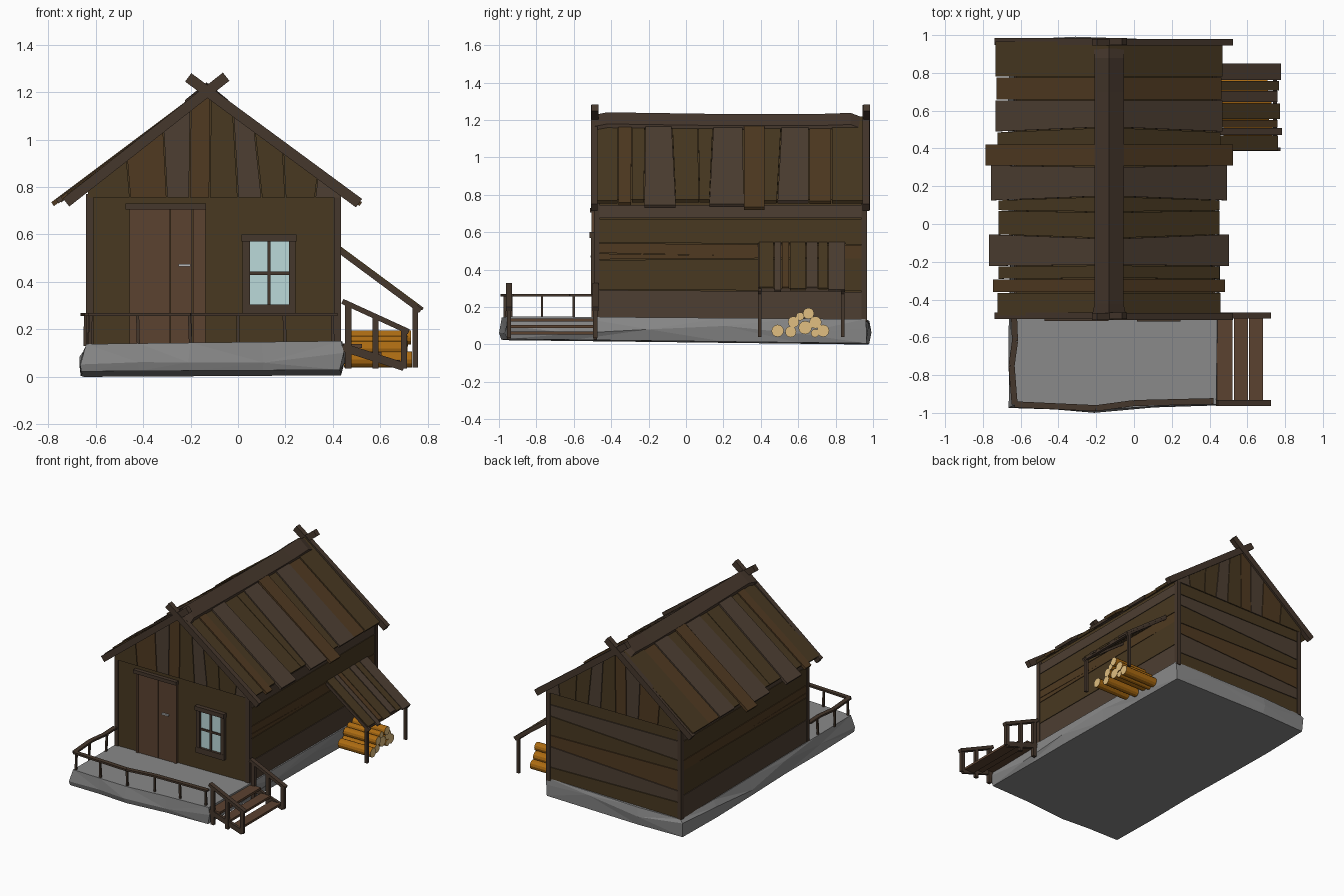
import bpy, bmesh, random
from mathutils import Vector as V

if "Cube" in bpy.data.objects:
    bpy.data.objects.remove(bpy.data.objects["Cube"])

random.seed(4)

def mat(name, c):
    m = bpy.data.materials.new(name)
    m.diffuse_color = (*c, 1)
    m.use_nodes = True
    m.node_tree.nodes["Principled BSDF"].inputs["Base Color"].default_value = m.diffuse_color
    return m

DARK = mat("dark wood", (.065, .040, .015))
WARM = mat("warm wood", (.080, .042, .015))
ASH = mat("ash wood", (.075, .049, .032))
TRIM = mat("trim wood", (.060, .038, .025))
DOOR = mat("door wood", (.105, .054, .030))
STONE = mat("stone", (.25, .25, .25))
GLASS = mat("glass", (.50, .70, .70))
METAL = mat("metal", (.5, .5, .5))
BARK = mat("bark", (.42, .15, .006))
CUT = mat("cut wood", (.75, .52, .22))
WOODS = (DARK, ASH, WARM, DARK, ASH)

def finish(name, bm, *mats):
    bmesh.ops.recalc_face_normals(bm, faces=bm.faces[:])
    me = bpy.data.meshes.new(name)
    bm.to_mesh(me)
    bm.free()
    ob = bpy.data.objects.new(name, me)
    bpy.context.collection.objects.link(ob)
    for m in mats:
        me.materials.append(m)
    return ob

def loft(name, rings, m):
    """Closed skin through rings of points, capped at both ends."""
    bm = bmesh.new()
    rows = [[bm.verts.new(p) for p in r] for r in rings]
    n = len(rows[0])
    for a, b in zip(rows, rows[1:]):
        for i in range(n):
            j = (i + 1) % n
            bm.faces.new((a[i], a[j], b[j], b[i]))
    bm.faces.new(rows[0])
    bm.faces.new(rows[-1])
    return finish(name, bm, m)

def slab(name, pts, off, m):
    """Polygon extruded along a vector."""
    pts = [V(p) for p in pts]
    return loft(name, [pts, [p + V(off) for p in pts]], m)

def beam(name, p, q, w, h, m):
    """Rectangular bar from p to q."""
    p, q = V(p), V(q)
    d = (q - p).normalized()
    side = d.cross(V((0, 1, 0)) if abs(d.z) > .95 else V((0, 0, 1))).normalized() * w / 2
    up = side.cross(d).normalized() * h / 2
    return slab(name, [p + side + up, p - side + up, p - side - up, p + side - up], q - p, m)

def box(name, x0, x1, y0, y1, z0, z1, m):
    return slab(name, [(x0, y0, z0), (x1, y0, z0), (x1, y1, z0), (x0, y1, z0)], (0, 0, z1 - z0), m)

# Rough stone foundation
outline = [(-.64, -.96), (-.42, -.975), (-.2, -.985), (.1, -.965), (.435, -.955), (.44, -.6),
           (.44, -.2), (.44, .2), (.44, .6), (.44, .96), (.1, .97), (-.3, .98), (-.63, .965),
           (-.64, .6), (-.64, .2), (-.64, -.2), (-.64, -.6)]
rings = [[], [], []]
for x, y in outline:
    j = lambda a: random.uniform(-a, a)
    left = -.025 if x < -.5 else 0
    rings[0].append((x * .99 + left + j(.006), y + j(.006), .015 + .006 * x - .012 * y))
    rings[1].append((x * 1.015 + left * .5 + j(.01), y * 1.01 + j(.006), .078 + j(.03)))
    rings[2].append((x, y, .138 + .012 * x - .008 * y))
base = loft("foundation", rings, STONE)
bm = bmesh.new()
bm.from_mesh(base.data)
bmesh.ops.triangulate(bm, faces=[f for f in bm.faces if len(f.verts) == 4])
bm.to_mesh(base.data)
bm.free()

# House core and roof line
X0, X1, Y0, Y1, RX = -.635, .43, -.485, .962, -.132
def roof_z(x, peak=1.188):
    return peak - .75 * abs(x - RX)

xs = (X0 + .012, X1 - .012)
slab("house_core", [(xs[0], Y0, .12), (xs[1], Y0, .12), (xs[1], Y0, roof_z(xs[1])),
                    (RX, Y0, roof_z(RX)), (xs[0], Y0, roof_z(xs[0]))], (0, Y1 - Y0 - .012, 0), DARK)

# Long side planks: (height at front end, height at back end) of each seam
seams = [(.13, .12), (.295, .285), (.455, .465), (.49, .44 + .02), (.545, .535), (.675, .675), (.75, .75)]
for side, x, t in (("right", X1, -.012), ("left", X0, .012)):
    for i, (a, b) in enumerate(zip(seams, seams[1:])):
        slab(f"{side}_wall_plank", [(x, Y0, a[0]), (x, Y1, a[1]), (x, Y1, b[1] - .004), (x, Y0, b[0] - .004)],
             (t, 0, 0), (ASH, DARK, WARM, WARM, DARK, ASH)[i])

# Tapered back planks
seams = [(.12, .12), (.24, .22), (.32, .37), (.47, .45), (.54, .59), (.68, .67), (.76, .76)]
for i, (a, b) in enumerate(zip(seams, seams[1:])):
    slab("back_wall_plank", [(X0, Y1, a[0]), (X1, Y1, a[1]), (X1, Y1, b[1] - .004), (X0, Y1, b[0] - .004)],
         (0, -.012, 0), WOODS[i % 5])

# Corner posts
for x in (X0 + .01, X1 - .01):
    for y in (Y0 + .008, Y1 - .008):
        beam("corner_post", (x, y, .12), (x, y, .77), .03, .03, TRIM)

# Vertical gable boards: (bottom x, top x) of each seam
seams = [(X0, X0), (-.455, -.47), (-.30, -.315), (-.205, -.2), (-.12, -.115), (0, -.02),
         (.1, .07), (.2, .19), (.325, .335), (X1, X1)]
for end, y, t in (("front", Y0 - .01, .012), ("back", Y1 + .008, -.012)):
    for i, (a, b) in enumerate(zip(seams, seams[1:])):
        pts = [(a[0] + .002, .755), (b[0] - .002, .755), (b[1] - .002, roof_z(b[1]))]
        if a[1] < RX < b[1]:
            pts.append((RX, roof_z(RX)))
        pts.append((a[1] + .002, roof_z(a[1])))
        slab(f"{end}_gable_board", [(x, y, z) for x, z in pts], (0, t, 0),
             (DARK, WARM, ASH, WARM, DARK, ASH, DARK, DARK, ASH)[i])

# Roof planks: eave y range, ridge y range, reach from the ridge, lift
planks = [(-.485, -.365, -.485, -.365, .59, 0), (-.36, -.295, -.36, -.29, .615, .006),
          (-.29, -.225, -.285, -.22, .585, 0), (-.222, -.055, -.215, -.08, .635, .01),
          (-.055, .07, -.075, .06, .585, 0), (.073, .125, .065, .145, .585, 0),
          (.125, .31, .15, .30, .625, .006), (.31, .42, .31, .42, .655, .014),
          (.42, .485, .42, .51, .59, 0), (.49, .655, .515, .655, .60, .006),
          (.66, .775, .66, .775, .595, 0), (.78, .965, .78, .965, .60, .006)]
for s, side in ((1, "right"), (-1, "left")):
    for i, (a, b, c, d, r, lift) in enumerate(planks):
        z0 = 1.213 + lift
        slab(f"{side}_roof_plank", [(RX + s * r, a, z0 - .75 * r), (RX + s * r, b, z0 - .75 * r),
                                    (RX, d, z0), (RX, c, z0)],
             (-s * .011, 0, -.016), (DARK, WARM, DARK, ASH, DARK, DARK, ASH, WARM, DARK, ASH, WARM, DARK)[i])

# Sagging ridge cap
cap = []
for y, z, w in ((-.49, 1.228, .092), (-.42, 1.241, .076), (.2, 1.232, .078), (.7, 1.232, .078),
                (.88, 1.238, .078), (.968, 1.205, .08)):
    prof = [(-w, -.062), (0, 0), (w, -.062), (w, -.082), (0, -.024), (-w, -.082)]
    cap.append([(RX + x, y, z + dz) for x, dz in prof])
loft("ridge_cap", cap, TRIM)

# Crossed barge boards
for y in (-.49, .962):
    beam("barge_board", (-.21, y, 1.262), (.51, y, .732), .036, .044, TRIM)
    beam("barge_board", (-.05, y + .004, 1.265), (-.725, y + .004, .735), .036, .044, TRIM)

# Door
for a, b in ((-.442, -.372), (-.37, -.287), (-.284, -.193), (-.19, -.147)):
    box("door_board", a, b, Y0 - .014, Y0, .135, .705, DOOR)
box("door_left_jamb", -.457, -.442, Y0 - .02, Y0, .135, .705, DOOR)
box("door_right_jamb", -.15, -.137, Y0 - .02, Y0, .135, .705, DOOR)
box("door_lintel", -.475, -.135, Y0 - .028, Y0, .705, .73, TRIM)
box("door_handle", -.25, -.2, Y0 - .026, Y0 - .01, .465, .476, METAL)

# Window
box("window_glass", .04, .225, Y0 - .006, Y0, .29, .58, GLASS)
for a, b in ((.02, .05), (.216, .243)):
    box("window_side_frame", a, b, Y0 - .022, Y0, .27, .58, TRIM)
box("window_sill", .02, .243, Y0 - .024, Y0, .265, .305, TRIM)
box("window_lintel", .015, .247, Y0 - .03, Y0, .57, .6, TRIM)
box("window_upright_bar", .124, .138, Y0 - .014, Y0, .29, .58, TRIM)
box("window_cross_bar", .04, .225, Y0 - .014, Y0, .43, .444, TRIM)

# Porch railing
rail = [(-.635, -.49), (-.63, -.62), (-.648, -.75), (-.632, -.955), (-.2, -.975), (0, -.948), (.42, -.938)]
for (xa, ya), (xb, yb) in zip(rail, rail[1:]):
    beam("porch_rail", (xa, ya, .262), (xb, yb, .262), .032, .013, TRIM)
for x, y in ((-.63, -.6), (-.645, -.77), (-.625, -.95), (-.42, -.962), (-.2, -.97), (0, -.945), (.2, -.94), (.4, -.935)):
    beam("porch_rail_post", (x, y, .13), (x + random.uniform(-.008, .008), y, .26), .013, .013, TRIM)

# Side steps with handrails
for a, b, z in ((.44, .522, .122), (.53, .604, .088), (.61, .684, .054)):
    box("step_tread", a, b, -.95, -.485, z, z + .016, DOOR)
for y in (-.947, -.485):
    beam("step_stringer", (.44, y, .125), (.70, y, .042), .02, .035, TRIM)
    beam("step_handrail", (.44, y, .318), (.72, y, .19), .032, .022, TRIM)
    for x, z in ((.465, .3), (.58, .25), (.70, .195)):
        beam("step_post", (x, y, .035), (x, y, z), .026, .022, TRIM)

# Woodshed lean-to
for y in (.395, .838):
    beam("shed_post", (.747, y, .04), (.747, y, .3), .022, .018, TRIM)
    beam("shed_rafter", (.43, y, .53), (.77, y, .278), .018, .022, TRIM)
beam("shed_purlin", (.747, .39, .29), (.747, .845, .29), .02, .016, TRIM)
for i, (a, b, x) in enumerate(((.39, .468, .762), (.472, .508, .783), (.512, .55, .76), (.555, .638, .772),
                               (.645, .703, .76), (.708, .757, .768), (.762, .85, .778))):
    z = .548 - .74 * (x - .435)
    slab("shed_roof_plank", [(.435, a, .548), (.435, b, .548), (x, b, z), (x, a, z)], (-.007, 0, -.011), WOODS[i % 5])

# Stacked firewood
for y, z, r in ((.49, .073, .033), (.575, .12, .03), (.637, .09, .036), (.733, .073, .033),
                (.692, .118, .033), (.655, .166, .03), (.61, .15, .022), (.56, .068, .03), (.69, .06, .022)):
    bm = bmesh.new()
    bmesh.ops.create_cone(bm, cap_ends=True, segments=12, radius1=r, radius2=r, depth=.26)
    for f in bm.faces:
        f.material_index = int(len(f.verts) > 4)
    log = finish("log", bm, BARK, CUT)
    log.rotation_euler.y = 1.5708
    log.location = (.595 + random.uniform(-.02, .01), y, z)
